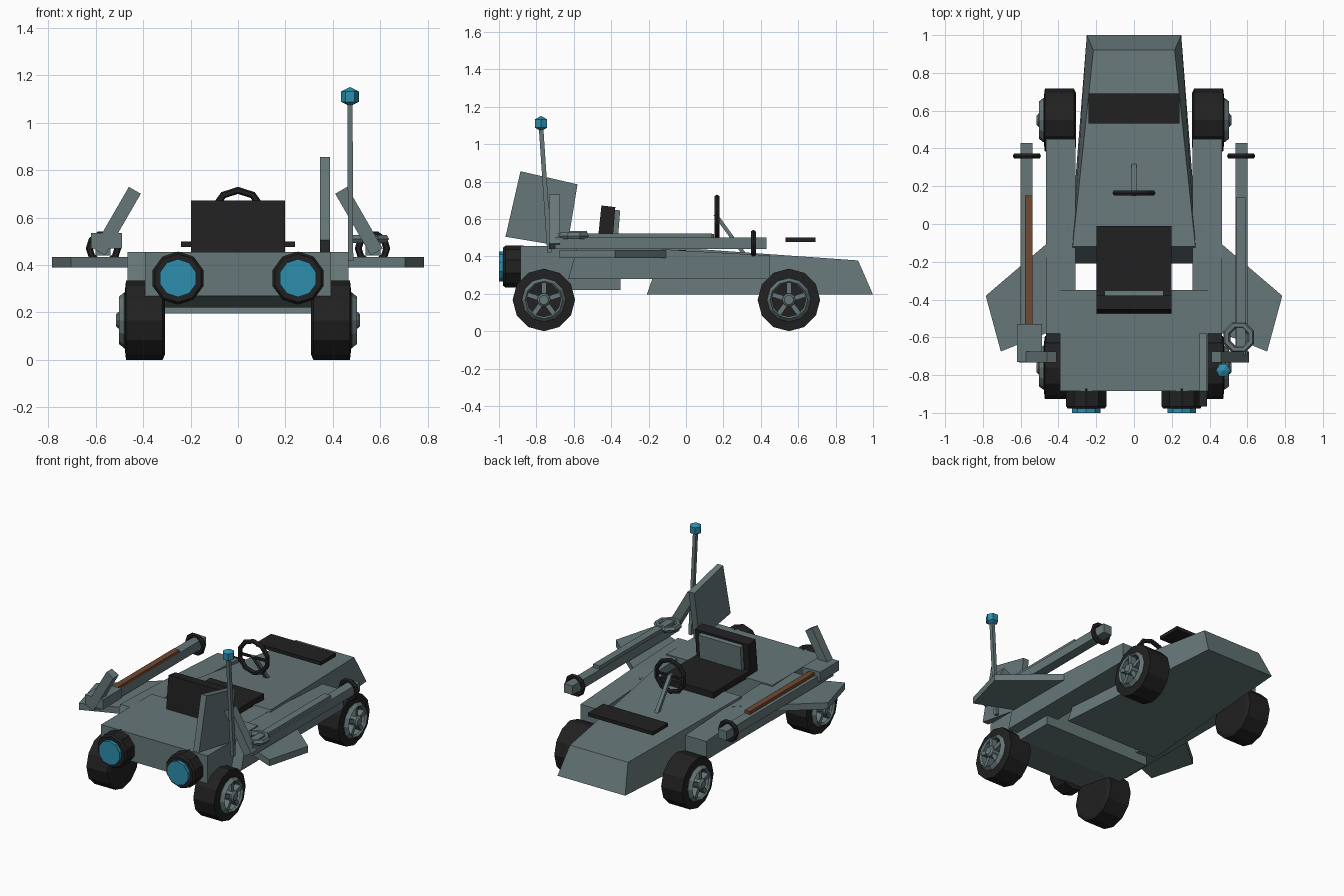
import bpy, bmesh, math
from mathutils import Vector, Matrix

if "Cube" in bpy.data.objects:
    bpy.data.objects.remove(bpy.data.objects["Cube"])


def material(name, rgb):
    m = bpy.data.materials.new(name)
    m.diffuse_color = (*rgb, 1)
    m.use_nodes = True
    m.node_tree.nodes["Principled BSDF"].inputs["Base Color"].default_value = m.diffuse_color
    return m


GREY = material("slate grey", (0.135, 0.185, 0.19))
BLACK = material("rubber black", (0.015, 0.015, 0.015))
BLUE = material("glow blue", (0.027, 0.27, 0.42))
BROWN = material("wood brown", (0.165, 0.066, 0.032))


def finish(name, bm, mat, mirror=False):
    bmesh.ops.recalc_face_normals(bm, faces=bm.faces)
    me = bpy.data.meshes.new(name)
    bm.to_mesh(me)
    bm.free()
    me.materials.append(mat)
    ob = bpy.data.objects.new(name, me)
    bpy.context.collection.objects.link(ob)
    if mirror:
        ob.modifiers.new("mirror", 'MIRROR')
    return ob


def loft(name, rings, mat, mirror=False, caps=True):
    """Skin a row of equal closed rings of points."""
    bm = bmesh.new()
    vs = [[bm.verts.new(p) for p in ring] for ring in rings]
    n = len(vs[0])
    for a, b in zip(vs, vs[1:]):
        for i in range(n):
            j = (i + 1) % n
            bm.faces.new((a[i], a[j], b[j], b[i]))
    if caps:
        bm.faces.new(vs[0])
        bm.faces.new(vs[-1])
    else:
        for i in range(n):
            j = (i + 1) % n
            bm.faces.new((vs[-1][i], vs[-1][j], vs[0][j], vs[0][i]))
    return finish(name, bm, mat, mirror)


def side_prism(name, yz, x0, x1, mat, mirror=False):
    return loft(name, [[(x, y, z) for y, z in yz] for x in (x0, x1)], mat, mirror)


def box(name, x, y, z, mat, mirror=False):
    return side_prism(name, [(y[0], z[0]), (y[1], z[0]), (y[1], z[1]), (y[0], z[1])],
                      x[0], x[1], mat, mirror)


def lathe(name, profile, centre, axis, n, mat, mirror=False, caps=True, turn=0.0):
    """Revolve (distance along axis, radius) points about the x, y or z axis."""
    rings = []
    for d, r in profile:
        ring = []
        for i in range(n):
            a = 2 * math.pi * i / n + turn
            u, v = r * math.cos(a), r * math.sin(a)
            off = {'x': (d, u, v), 'y': (u, d, v), 'z': (u, v, d)}[axis]
            ring.append(Vector(centre) + Vector(off))
        rings.append(ring)
    return loft(name, rings, mat, mirror, caps)


def ring_profile(major, minor, n=6):
    return [(minor * math.sin(2 * math.pi * k / n), major + minor * math.cos(2 * math.pi * k / n))
            for k in range(n)]


def bar(name, p, q, w, d, mat, mirror=False):
    """Square bar from p to q, w wide and d deep along y."""
    p, q = Vector(p), Vector(q)
    side = (q - p).cross(Vector((0, 1, 0))).normalized() * w / 2
    deep = Vector((0, d / 2, 0))
    return loft(name, [[e + side + deep, e - side + deep, e - side - deep, e + side - deep]
                       for e in (p, q)], mat, mirror)


# Body: tapered nose, rear deck, side sills and wings
nose = [(1.0, .195, .25), (.92, .378, .215), (-.12, .452, .325), (-.21, .195, .345)]
loft("nose_body", [[(s * w, y, z) for y, z, w in nose] for s in (-1, 1)], GREY)
side_prism("rear_body", [(-.885, .27), (-.6, .22), (-.35, .22), (-.35, .455), (-.885, .455)],
           -.393, .393, GREY)
side_prism("side_sill", [(-.63, .28), (-.58, .455), (-.15, .44), (0, .43), (.45, .405), (.45, .28)],
           .31, .465, GREY, True)
wing = [(.34, 0), (.785, -.38), (.705, -.675), (.47, -.58), (.34, -.58)]
loft("side_wing", [[(x, y, z) for x, y in wing] for z in (.39, .433)], GREY, True)
side_prism("tail_fin", [(-.885, .855), (-.58, .785), (-.635, .45), (-.965, .505)], .345, .387, GREY)

# Wheels with five-spoke rims
for end, y in (("front", .55), ("rear", -.76)):
    c = (0, y, .167)
    up = math.pi / 2
    lathe(end + "_tyre", [(.308, .145), (.318, .167), (.472, .167), (.478, .115), (.455, .1), (.455, .02)],
          c, 'x', 12, BLACK, True, turn=up)
    lathe(end + "_rim", [(.45, .09), (.49, .09), (.502, .1), (.48, .117), (.45, .117)],
          c, 'x', 12, GREY, True, caps=False, turn=up)
    lathe(end + "_hub", [(.45, .036), (.505, .036), (.515, .025)], c, 'x', 10, GREY, True)
    for k in range(5):
        spoke = box(f"{end}_spoke_{k}", (.45, .495), (-.013, .013), (.02, .1), GREY, True)
        spoke.data.transform(Matrix.Translation(c) @ Matrix.Rotation(2 * math.pi * k / 5, 4, 'X'))

# Rear thrusters
lathe("thruster", [(-.978, .102), (-.965, .112), (-.87, .112)], (.253, 0, .345), 'y', 10, BLACK, True,
      turn=math.pi / 10)
lathe("thruster_glow", [(-1.0, .08), (-.96, .08)], (.253, 0, .345), 'y', 10, BLUE, True,
      turn=math.pi / 10)

# Seat, steering wheel and nose plate
box("seat_cushion", (-.198, .198), (-.41, -.01), (.445, .485), BLACK)
side_prism("seat_back", [(-.475, .455), (-.395, .455), (-.378, .663), (-.452, .672)], -.198, .198, BLACK)
side_prism("seat_back_pad", [(-.40, .485), (-.365, .485), (-.352, .645), (-.385, .65)], -.155, .155, GREY)
lathe("steering_wheel", ring_profile(.105, .015), (0, .165, .61), 'y', 10, BLACK, caps=False,
      turn=math.pi / 10)
bar("steering_column", (0, .16, .62), (0, .305, .42), .025, .025, GREY)
box("steering_crossbar", (-.1, .1), (.158, .172), (.603, .617), BLACK)
box("nose_plate", (-.24, .24), (.532, .692), (.477, .5), BLACK)

# Side barrels with muzzle rings, and leaning supports behind them
box("barrel", (.537, .6), (-.7, .43), (.44, .5), GREY, True)
lathe("muzzle_ring", ring_profile(.06, .015), (.567, .36, .47), 'y', 10, BLACK, True, caps=False)
bar("barrel_support", (.585, -.703, .455), (.435, -.703, .715), .058, .058, GREY, True)
box("left_wood_rail", (-.578, -.537), (-.53, .15), (.495, .52), BROWN)
box("left_breech", (-.62, -.488), (-.73, -.53), (.47, .535), GREY)
box("right_rail", (.54, .59), (-.69, .14), (.495, .522), GREY)
lathe("right_drum_ring", ring_profile(.068, .02), (.555, -.6, .51), 'z', 8, GREY, caps=False,
      turn=math.pi / 8)

# Aerial with a glowing tip
bar("aerial_rod", (.475, -.73, .42), (.472, -.775, 1.09), .022, .024, GREY)
lathe("aerial_tip", [(-.04, .002), (-.022, .038), (.022, .038), (.04, .002)],
      (.472, -.775, 1.11), 'z', 6, BLUE)
